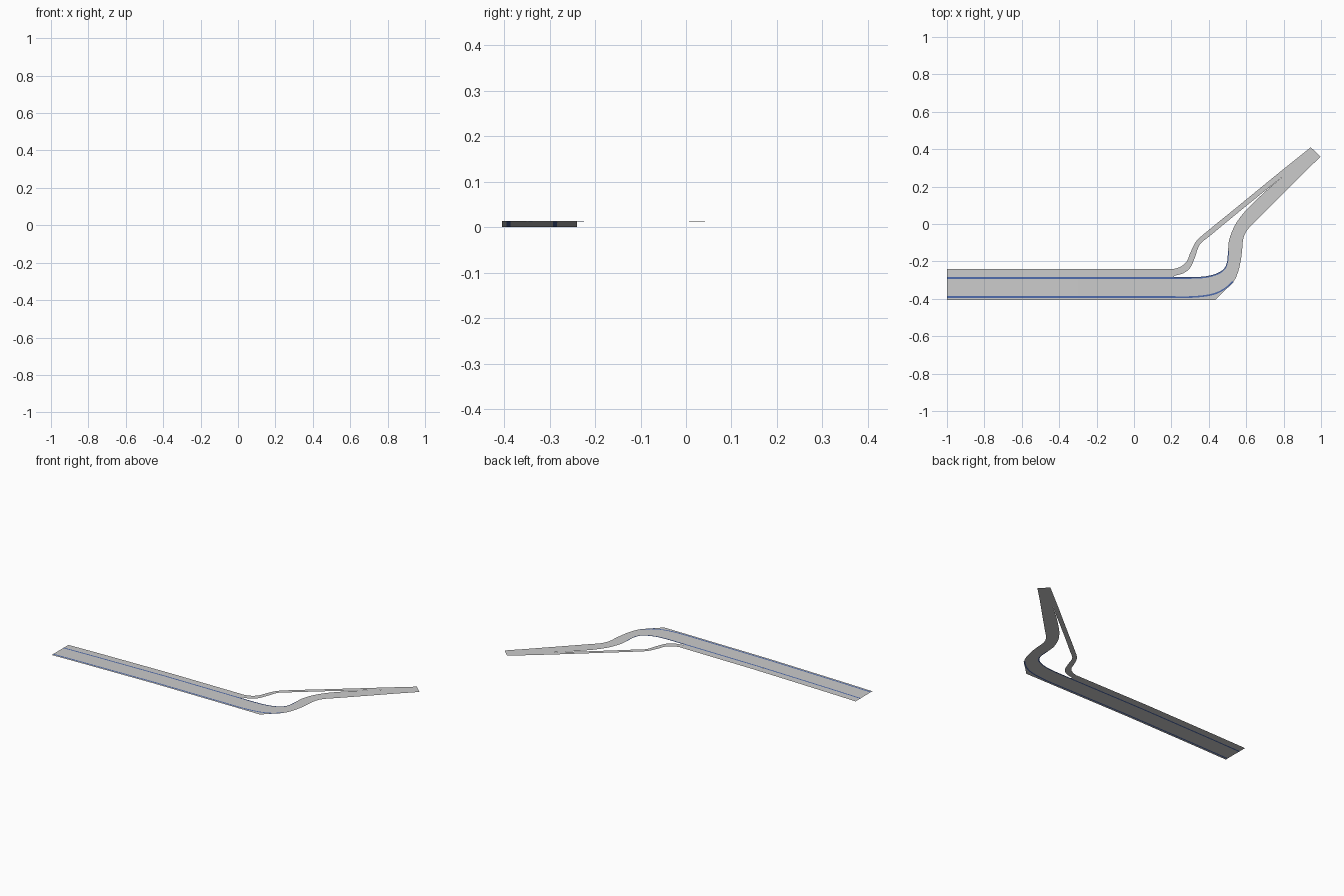
import bpy
from mathutils import Vector

if "Cube" in bpy.data.objects:
    bpy.data.objects.remove(bpy.data.objects["Cube"])


def height(x):
    """Gentle rise of the ground along x."""
    k = [(-1, 0), (-0.8, .004), (-0.3, .0115), (0.4, .0135), (0.7, .012), (1.1, .012)]
    for (a, za), (b, zb) in zip(k, k[1:]):
        if x <= b:
            return za + (zb - za) * (x - a) / (b - a)
    return k[-1][1]


def spline(pts, n=5):
    """Smooth curve through the points."""
    p = [Vector(q) for q in pts]
    p = [2 * p[0] - p[1]] + p + [2 * p[-1] - p[-2]]
    out = []
    for a, b, c, d in zip(p, p[1:], p[2:], p[3:]):
        for i in range(n):
            t = i / n
            out.append(0.5 * (2 * b + (c - a) * t + (2 * a - 5 * b + 4 * c - d) * t * t
                              + (3 * b - a - 3 * c + d) * t ** 3))
    return out + [p[-2]]


def straight(y, x0=-1.0, x1=0.2, n=12):
    return [Vector((x0 + (x1 - x0) * i / n, y)) for i in range(n)]


def polyline(pts, n=5):
    p = [Vector(q) for q in pts]
    return [a.lerp(b, i / n) for a, b in zip(p, p[1:]) for i in range(n)] + [p[-1]]


def make(name, verts, faces, mats=(), idx=None):
    me = bpy.data.meshes.new(name)
    me.from_pydata([(v[0], v[1], height(v[0])) for v in verts], [], faces)
    for m in mats:
        me.materials.append(m)
    if idx:
        me.polygons.foreach_set("material_index", idx)
    me.update()
    ob = bpy.data.objects.new(name, me)
    bpy.context.collection.objects.link(ob)
    return ob


def ribbon(name, left, right, cols=(0, 1), mats=(), pick=None):
    """Sheet between two edges, split into bands across."""
    c = len(cols)
    verts = [l.lerp(r, t) for l, r in zip(left, right) for t in cols]
    faces, idx = [], []
    for i in range(len(left) - 1):
        for j in range(c - 1):
            a = i * c + j
            faces.append((a, a + 1, a + 1 + c, a + c))
            idx.append(pick(i, j) if pick else 0)
    return make(name, verts, faces, mats, idx if pick else None)


grey = bpy.data.materials.new("asphalt_grey")
grey.diffuse_color = (0.8, 0.8, 0.8, 1)
grey.use_nodes = True
grey.node_tree.nodes["Principled BSDF"].inputs["Base Color"].default_value = grey.diffuse_color
blue = bpy.data.materials.new("line_blue")
blue.diffuse_color = (0.08, 0.15, 0.42, 1)
blue.use_nodes = True
blue.node_tree.nodes["Principled BSDF"].inputs["Base Color"].default_value = blue.diffuse_color

# Main road with blue edge lines
road_l = straight(-.284) + spline([
    (.2, -.284), (.3, -.284), (.38, -.28), (.44, -.265), (.48, -.24), (.498, -.2), (.503, -.14),
    (.51, -.08), (.538, -.01), (.575, .045), (.625, .1), (.72, .19), (.815, .27)])
road_r = straight(-.395) + spline([
    (.2, -.395), (.3, -.395), (.40, -.385), (.47, -.36), (.53, -.31), (.555, -.26), (.57, -.2),
    (.578, -.14), (.584, -.08), (.605, -.033), (.65, .014), (.72, .084), (.905, .27)])
left_end, right_end = 12 + 6 * 5, 12 + 4 * 5
ribbon("main_road", road_l, road_r, (0, .08, .92, 1), (grey, blue),
       lambda i, j: int((j == 0 and i < left_end) or (j == 2 and i < right_end)))

# Outer verge with its cut corner
verge_r = straight(-.405) + polyline([
    (.2, -.405), (.3, -.405), (.435, -.405), (.485, -.356), (.532, -.312)])
ribbon("outer_verge", road_r[:right_end + 1], verge_r)

# Narrow lane beside the road, and the kerb strip between them
lane_r = straight(-.277, x1=.214) + [Vector((.214, -.277))]
ribbon("side_lane", straight(-.24, x1=.214) + [Vector((.214, -.24))], lane_r)
ribbon("kerb_strip", lane_r, straight(-.284, x1=.214) + [Vector((.214, -.284))])

# Slip path that leaves the side lane and rejoins the road
path_l = spline([(.214, -.24), (.25, -.228), (.282, -.2), (.303, -.15), (.335, -.09),
                 (.406, -.027), (.55, .09), (.78, .278)])
path_r = spline([(.214, -.277), (.262, -.264), (.30, -.235), (.325, -.18), (.352, -.11),
                 (.41, -.06), (.57, .072), (.815, .27)])
ribbon("slip_path", path_l, path_r)

# Merged end of road and path
make("merged_end", [(.78, .278), (.815, .27), (.905, .27), (.997, .36), (.945, .41)],
     [(0, 1, 2, 3, 4)])
